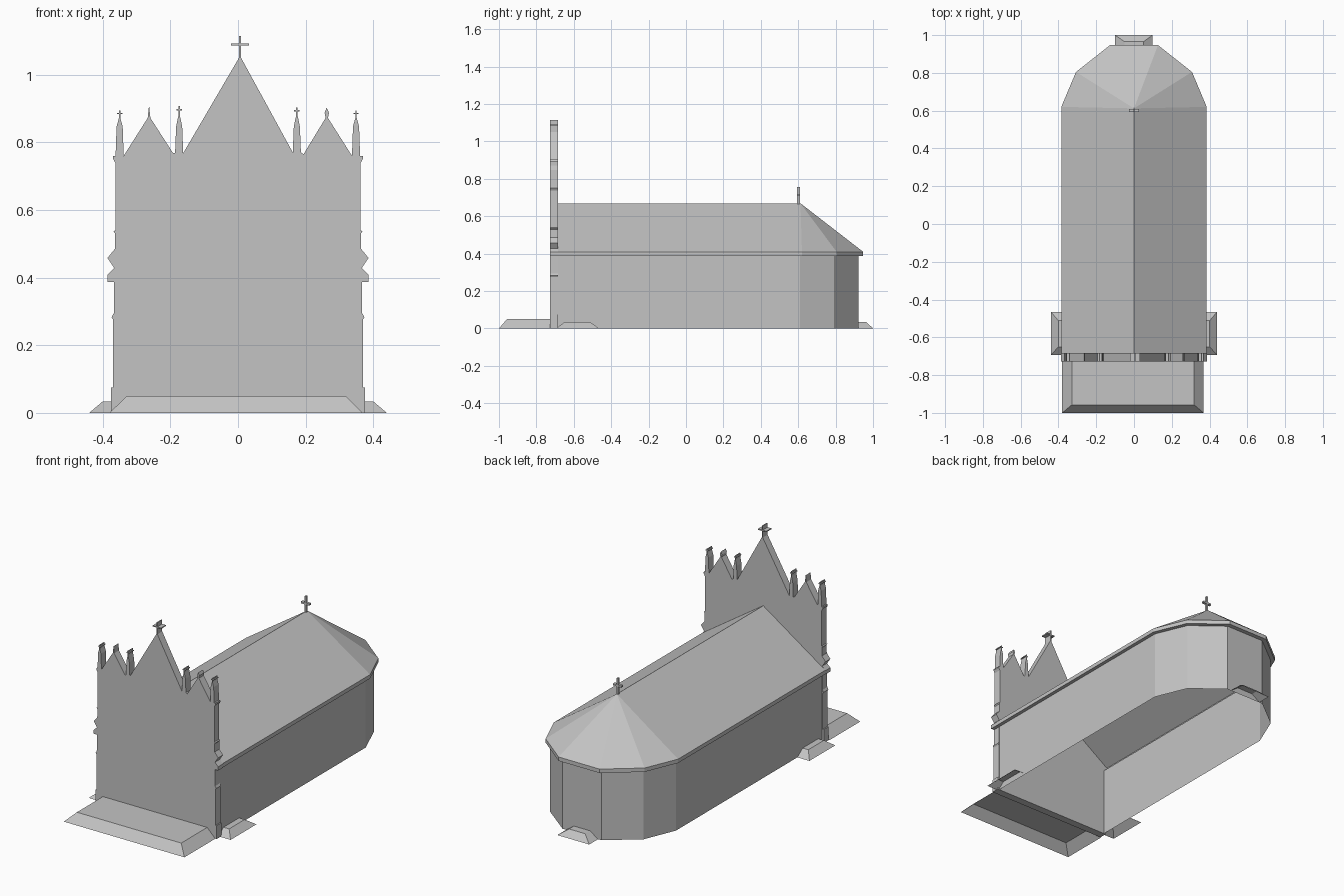
import bpy, bmesh
from mathutils import Vector

cube = bpy.data.objects.get("Cube")
if cube:
    bpy.data.objects.remove(cube)

stone = bpy.data.materials.new("grey_stone")
stone.use_nodes = True
GREY = (0.55, 0.55, 0.55, 1)
stone.diffuse_color = GREY
stone.node_tree.nodes["Principled BSDF"].inputs["Base Color"].default_value = GREY


def make(name, faces):
    """Build an object from polygons given as lists of points."""
    bm = bmesh.new()
    for face in faces:
        bm.faces.new([bm.verts.new(p) for p in face])
    bmesh.ops.remove_doubles(bm, verts=bm.verts, dist=0.0001)
    bmesh.ops.recalc_face_normals(bm, faces=bm.faces)
    mesh = bpy.data.meshes.new(name)
    bm.to_mesh(mesh)
    bm.free()
    mesh.materials.append(stone)
    obj = bpy.data.objects.new(name, mesh)
    bpy.context.collection.objects.link(obj)
    return obj


def strips(lower, upper, closed=False):
    """Quads joining two matching rows of points."""
    n = len(lower)
    return [[lower[i], lower[(i + 1) % n], upper[(i + 1) % n], upper[i]]
            for i in range(n if closed else n - 1)]


def extrude(name, outline, y0, y1):
    """Solid slab from an x-z outline."""
    front = [(x, y0, z) for x, z in outline]
    back = [(x, y1, z) for x, z in outline]
    return make(name, [front, back] + strips(front, back, True))


def level(plan, z):
    return [(x, y, z) for x, y in plan]


def mirrored(points):
    return points + [(-x, y) for x, y in reversed(points)]


# ---- facade slab, its whole silhouette cut from one outline ----
def cross(x, z, top, arm, t):
    """Cross outline walked from left to right."""
    mid = z + (top - z) * 0.6
    left = [(-t, z), (-t, mid - t), (-arm, mid - t), (-arm, mid + t), (-t, mid + t), (-t, top)]
    both = left + [(-a, b) for a, b in reversed(left)]
    return [(x + a, b) for a, b in both]


def pinnacle(x, base, tip, top):
    """Slim turret with a pointed cap and a small cross."""
    return ([(x - 0.012, base), (x - 0.009, 0.847)] + cross(x, tip, top, 0.008, 0.002)
            + [(x + 0.009, 0.847), (x + 0.012, base)])


# side mouldings, from the ground to the top corner
side = [(0.376, 0), (0.376, 0.075), (0.369, 0.075), (0.369, 0.275), (0.374, 0.283),
        (0.367, 0.295), (0.366, 0.387), (0.386, 0.387), (0.386, 0.408), (0.366, 0.428),
        (0.386, 0.458), (0.364, 0.485), (0.363, 0.53), (0.368, 0.537), (0.362, 0.54),
        (0.362, 0.738), (0.37, 0.752), (0.369, 0.76), (0.362, 0.76)]
spike = [(-0.267, 0.872), (-0.263, 0.91), (-0.259, 0.872)]
teardrop = [(0.259, 0.872), (0.256, 0.887), (0.262, 0.903), (0.269, 0.887), (0.266, 0.872)]

outline = [(-x, z) for x, z in side]
outline += pinnacle(-0.35, 0.76, 0.872, 0.894)
outline += spike + [(-0.192, 0.768)]
outline += pinnacle(-0.174, 0.768, 0.88, 0.908)
outline += cross(0.006, 1.05, 1.115, 0.026, 0.003)
outline += pinnacle(0.174, 0.77, 0.88, 0.903)
outline += [(0.194, 0.765)] + teardrop
outline += pinnacle(0.349, 0.76, 0.872, 0.894)
outline += list(reversed(side))
extrude("facade", outline, -0.727, -0.684)

# ---- nave and apse walls, open below ----
FRONT = -0.684
wall_plan = mirrored([(0.365, FRONT), (0.365, 0.61), (0.29, 0.79), (0.12, 0.922)])
eave_plan = mirrored([(0.385, FRONT), (0.385, 0.62), (0.307, 0.805), (0.127, 0.947)])
make("walls", strips(level(wall_plan, 0), level(wall_plan, 0.388)))

# ---- roof with fascia and soffit ----
eave = level(eave_plan, 0.41)
fascia = level(eave_plan, 0.388)
ridge_front, ridge_back = (0, FRONT, 0.669), (0, 0.612, 0.669)
roof = strips(fascia, eave) + strips(level(wall_plan, 0.388), fascia)
roof += [[eave[0], eave[1], ridge_back, ridge_front],
         [eave[-2], eave[-1], ridge_front, ridge_back]]
roof += [[eave[i], eave[i + 1], ridge_back] for i in range(1, len(eave) - 2)]
make("roof", roof)

# ---- cross on the ridge end ----
extrude("roof_cross", cross(0, 0.655, 0.755, 0.026, 0.005), 0.594, 0.61)


# ---- bevelled door steps, open below ----
def step(name, base, top, height):
    def ring(box, z):
        x0, x1, y0, y1 = box
        return level([(x0, y0), (x1, y0), (x1, y1), (x0, y1)], z)
    lower, upper = ring(base, 0), ring(top, height)
    make(name, strips(lower, upper, True) + [upper])


step("front_step", (-0.38, 0.368, -1, -0.727), (-0.329, 0.318, -0.957, -0.727), 0.05)
step("back_step", (-0.1, 0.098, 0.922, 1), (-0.05, 0.05, 0.922, 0.965), 0.034)
step("left_step", (0.365, 0.44, -0.694, -0.465), (0.365, 0.4, -0.65, -0.512), 0.034)
step("right_step", (-0.44, -0.365, -0.694, -0.465), (-0.4, -0.365, -0.65, -0.512), 0.034)
